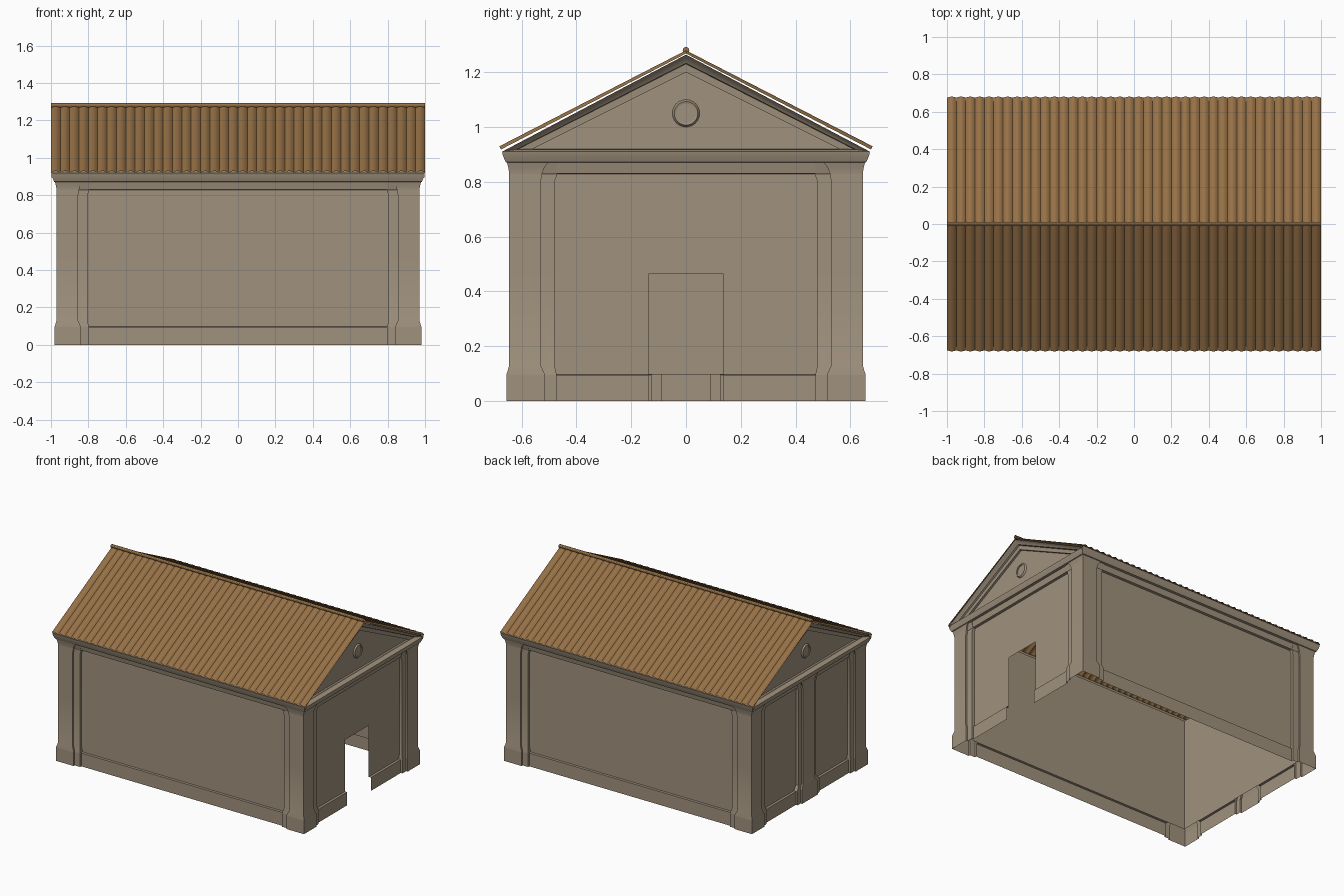
import bpy, bmesh, math

if "Cube" in bpy.data.objects:
    bpy.data.objects.remove(bpy.data.objects["Cube"])


def material(name, color):
    m = bpy.data.materials.new(name)
    m.diffuse_color = (*color, 1)
    m.use_nodes = True
    m.node_tree.nodes["Principled BSDF"].inputs["Base Color"].default_value = m.diffuse_color
    return m


STONE = material("warm_grey_stone", (0.352, 0.285, 0.207))
TILE = material("brown_roof_tile", (0.305, 0.165, 0.062))


def loft(name, rings, mat, closed=True, skip=None, cap=False, angle=30):
    """Skin a list of equal-length point rings; skip(center) drops faces."""
    bm = bmesh.new()
    vs = [[bm.verts.new(p) for p in r] for r in rings]
    n = len(rings[0])
    for a, b in zip(vs, vs[1:]):
        for i in range(n if closed else n - 1):
            j = (i + 1) % n
            f = bm.faces.new((a[i], a[j], b[j], b[i]))
            f.normal_update()
            if skip and skip(f.calc_center_median()):
                bm.faces.remove(f)
    if cap:
        bm.faces.new(vs[0])
    bmesh.ops.dissolve_degenerate(bm, dist=1e-5, edges=bm.edges[:])
    bmesh.ops.recalc_face_normals(bm, faces=bm.faces[:])
    me = bpy.data.meshes.new(name)
    bm.to_mesh(me)
    bm.free()
    me.materials.append(mat)
    me.shade_smooth()
    me.set_sharp_from_angle(angle=math.radians(angle))
    ob = bpy.data.objects.new(name, me)
    bpy.context.collection.objects.link(ob)
    return ob


HX, HY = 0.98, 0.655          # half size of the plinth
DOOR_Y, DOOR_Z = 0.135, 0.465


def in_door(c):
    return c.x > 0.5 and abs(c.y) < DOOR_Y - 0.01 and c.z < DOOR_Z


def half_side(h, d1, d2, d3, w1, w2):
    """Stepped corner pilaster: (position along wall, outward offset)."""
    return [(h + d1 - w1, d1), (h + d1 - w1, d2), (h + d1 - w2, d2), (h + d1 - w2, d3)]


def wall_ring(z, d1, d2, d3, w1, w2):
    lx = half_side(HX, d1, d2, d3, w1, w2)
    ly = half_side(HY, d1, d2, d3, w1, w2)
    X, Y = HX + d1, HY + d1
    pts = [(-X, -Y)]
    pts += [(-a, -HY - o) for a, o in lx] + [(a, -HY - o) for a, o in lx[::-1]]
    pts += [(X, -Y)] + [(HX + o, -a) for a, o in ly]
    pts += [(HX + d3, -DOOR_Y), (HX + d3, DOOR_Y)]                 # door edges
    pts += [(HX + o, a) for a, o in ly[::-1]] + [(X, Y)]
    pts += [(a, HY + o) for a, o in lx] + [(-a, HY + o) for a, o in lx[::-1]]
    pts += [(-X, Y)] + [(-HX - o, a) for a, o in ly]
    g = w1 - 0.115                                                 # centre pilaster
    mid = [(0.1 + g, d3), (0.1 + g, d2), (0.065 + g, d2), (0.065 + g, d1)]
    pts += [(-HX - o, a) for a, o in mid] + [(-HX - o, -a) for a, o in mid[::-1]]
    pts += [(-HX - o, -a) for a, o in ly[::-1]]
    return [(x, y, z) for x, y in pts]


# Outer walls: plinth, pilasters, panels, lintel and cornice in one skin
LEVELS = [
    (0.0, 0, -.012, -.025, .14, .183),
    (.095, 0, -.012, -.025, .14, .183),
    (.097, 0, -.012, -.04, .14, .183),
    (.13, -.01, -.022, -.04, .115, .165),
    (DOOR_Z, -.01, -.022, -.04, .115, .165),
    (.80, -.01, -.022, -.04, .115, .165),
    (.828, -.01, -.022, -.04, .12, .175),
    (.83, -.01, -.02, -.022, .12, .175),
    (.85, -.007, -.015, -.018, .13, .175),
    (.87, -.002, -.01, -.014, .15, .185),
    (.872, .003, .003, .003, .15, .185),
    (.895, .013, .013, .013, .15, .185),
    (.91, .016, .016, .016, .15, .185),
]
loft("outer_walls", [wall_ring(*l) for l in LEVELS], STONE, skip=in_door)

# Flat inner wall face behind the pilasters
ix, iy = HX - .042, HY - .042
plan = [(-ix, -iy), (ix, -iy), (ix, -DOOR_Y), (ix, DOOR_Y), (ix, iy), (-ix, iy)]
loft("inner_walls", [[(x, y, z) for x, y in plan] for z in (.096, DOOR_Z, .9)],
     STONE, skip=in_door)

# Pediments: recessed triangle with stepped raking cornice, and a round ornament
PEDIMENT = [(.945, 1.20, .92, .56), (.96, 1.20, .92, .56), (.962, 1.23, .918, .615),
            (.974, 1.233, .918, .62), (.982, 1.25, .914, .65), (.996, 1.264, .91, .671)]
for side, s in (("right", 1), ("left", -1)):
    loft(side + "_pediment",
         [[(s * x, -w, b), (s * x, w, b), (s * x, 0, t)] for x, t, b, w in PEDIMENT],
         STONE, cap=True)
    circle = [(math.cos(k * math.tau / 24), math.sin(k * math.tau / 24)) for k in range(24)]
    loft(side + "_round_ornament",
         [[(s * x, r * c, 1.05 + r * q) for c, q in circle]
          for r, x in ((.036, .948), (.036, .953), (.043, .955), (.05, .945))],
         STONE, cap=True)

# Eave mouldings under the long roof edges
for side, s in (("front", -1), ("back", 1)):
    loft(side + "_eave_moulding",
         [[(x, s * y, z) for y, z in ((.66, .895), (.672, .912), (.674, .92), (.64, .935))]
          for x in (-.996, .996)], STONE)

# Ribbed tile roof slopes
RIBS, SEG = 40, 8
for side, s in (("front", -1), ("back", 1)):
    rows = []
    for y, z in ((.675, .918), (0, 1.268)):
        row = []
        for i in range(RIBS * SEG + 1):
            h = .013 * abs(math.sin(math.pi * i / SEG))
            row.append((-1 + 2 * i / (RIBS * SEG), s * (y + h * .46 * (y > 0)), z + h * .89))
        rows.append(row)
    loft(side + "_roof_tiles", rows, TILE, closed=False, angle=40)

# Round ridge cap
loft("ridge_cap", [[(x, .012 * math.cos(k * math.tau / 12), 1.28 + .012 * math.sin(k * math.tau / 12))
                    for k in range(12)] for x in (-1, 1)], TILE, cap=True)
